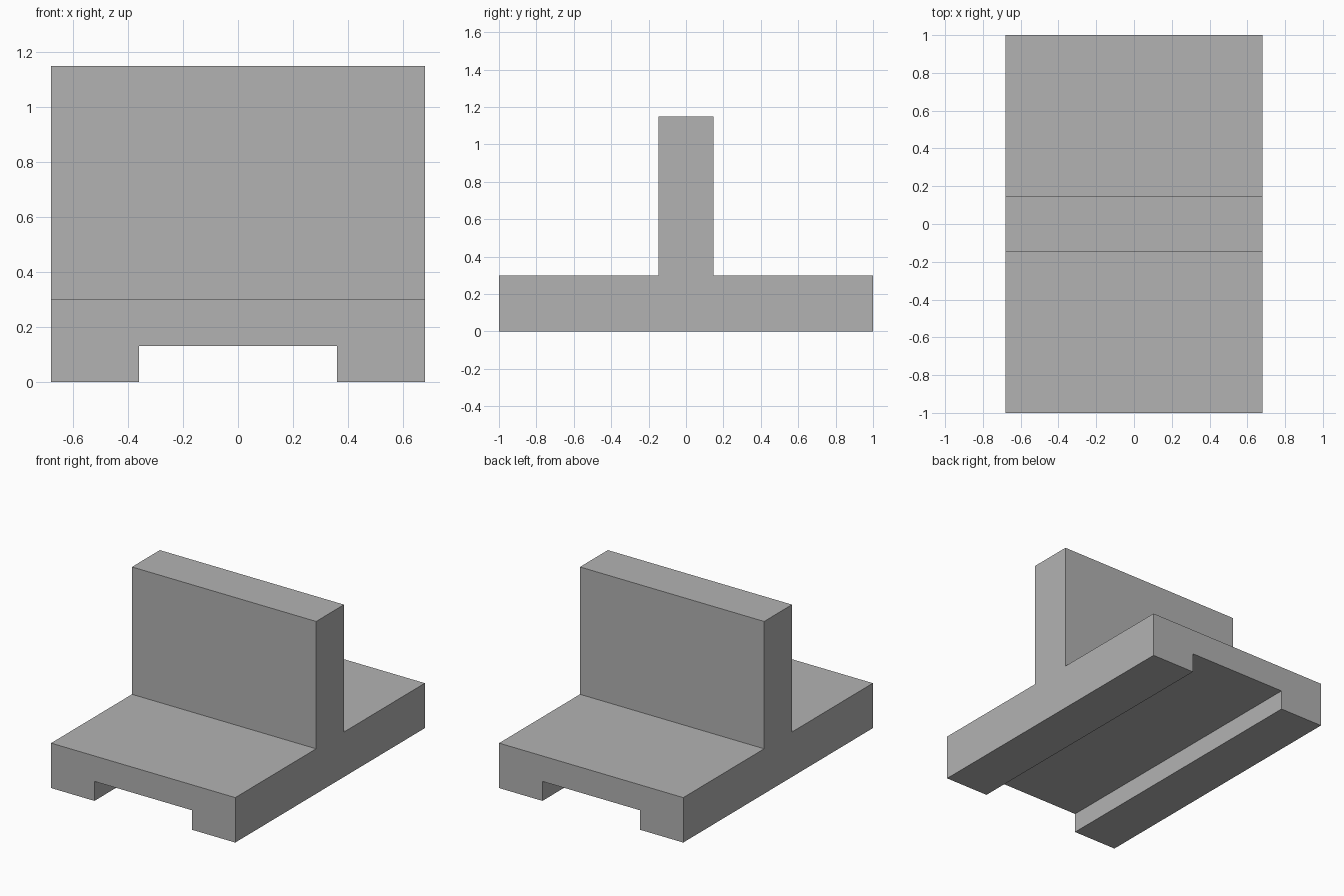
import bpy
import bmesh
from mathutils import Vector

cube = bpy.data.objects.get("Cube")
if cube:
    bpy.data.objects.remove(cube, do_unlink=True)

HALF_WIDTH, HALF_LENGTH = 0.68, 1.0
BASE_TOP, WALL_TOP = 0.30, 1.15
GROOVE_HALF, GROOVE_TOP = 0.36, 0.13
WALL_HALF = 0.147

grey = bpy.data.materials.new("plain grey")
grey.use_nodes = True
colour = (0.448, 0.448, 0.448, 1)
grey.diffuse_color = colour
grey.node_tree.nodes["Principled BSDF"].inputs["Base Color"].default_value = colour

# Base: channel-shaped profile extruded front to back
half = [(GROOVE_HALF, GROOVE_TOP), (GROOVE_HALF, 0), (HALF_WIDTH, 0), (HALF_WIDTH, BASE_TOP)]
profile = half + [(-x, z) for x, z in reversed(half)]
bm = bmesh.new()
front = bm.faces.new([bm.verts.new((x, -HALF_LENGTH, z)) for x, z in profile])
back = bmesh.ops.extrude_face_region(bm, geom=[front], use_keep_orig=True)
bmesh.ops.translate(bm, vec=(0, 2 * HALF_LENGTH, 0),
                    verts=[g for g in back["geom"] if isinstance(g, bmesh.types.BMVert)])
bmesh.ops.recalc_face_normals(bm, faces=bm.faces)

# Upright wall: split the top face across and raise its middle strip
for y in (-WALL_HALF, WALL_HALF):
    top = [f for f in bm.faces if f.normal.z > 0.9]
    edges = {e for f in top for e in f.edges}
    verts = {v for f in top for v in f.verts}
    bmesh.ops.bisect_plane(bm, geom=top + list(edges) + list(verts),
                           plane_co=(0, y, 0), plane_no=(0, 1, 0))
strip = [f for f in bm.faces
         if f.normal.z > 0.9 and abs(f.calc_center_median().y) < WALL_HALF]
raised = bmesh.ops.extrude_face_region(bm, geom=strip)
bmesh.ops.translate(bm, vec=Vector((0, 0, WALL_TOP - BASE_TOP)),
                    verts=[g for g in raised["geom"] if isinstance(g, bmesh.types.BMVert)])
bmesh.ops.recalc_face_normals(bm, faces=bm.faces)

mesh = bpy.data.meshes.new("grooved_base_with_wall")
bm.to_mesh(mesh)
bm.free()
mesh.materials.append(grey)
bpy.context.collection.objects.link(bpy.data.objects.new("grooved_base_with_wall", mesh))
